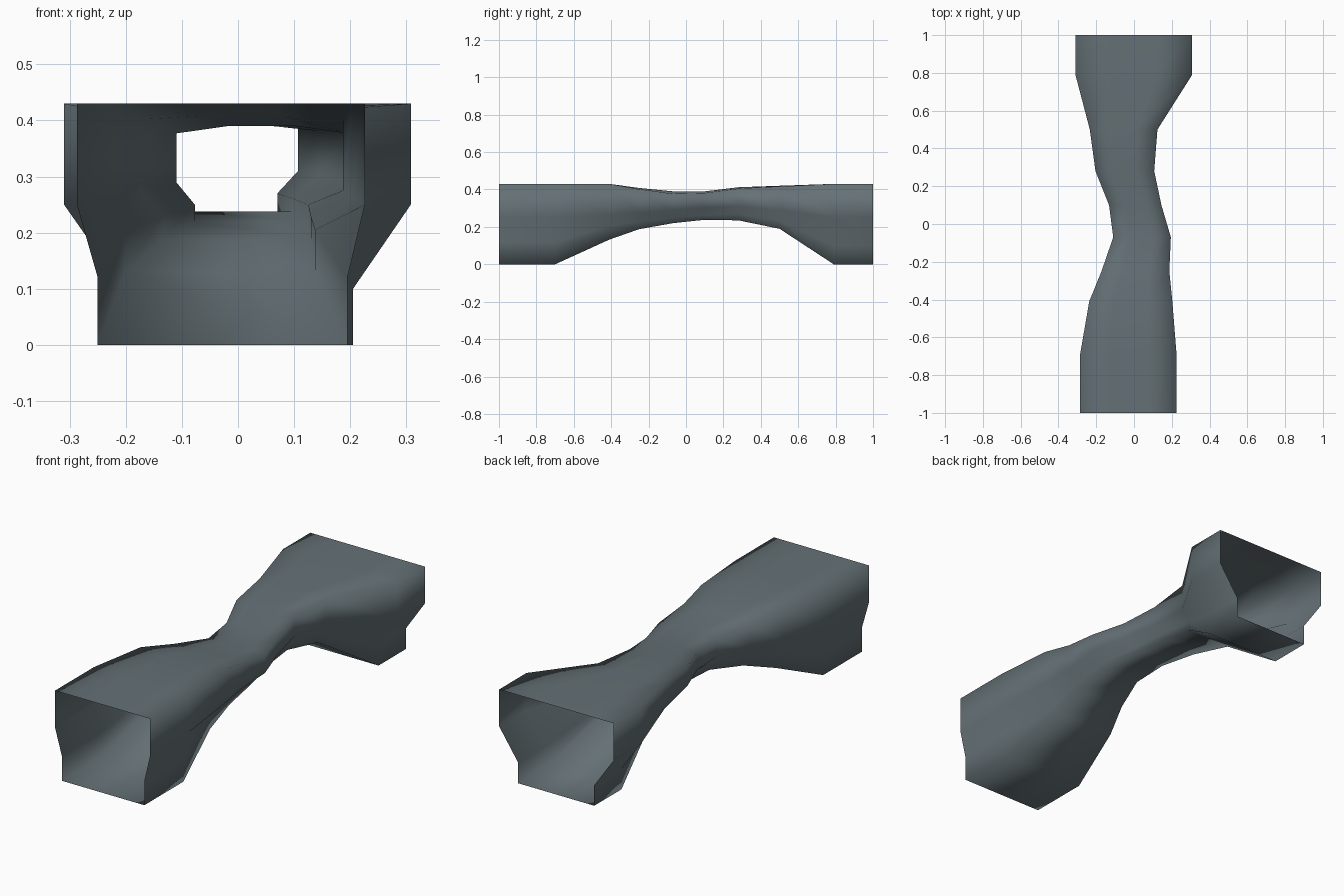
import bpy
import bmesh

# Shell colour
mat = bpy.data.materials.new("slate grey")
mat.diffuse_color = (0.13, 0.165, 0.18, 1)

# Stations along the tunnel:
# y, left wall, right wall, left foot, right foot, shoulder z, crown z, wall z, foot z, floor z
STATIONS = [
    (-1.00, -0.287, 0.226, -0.250, 0.195, 0.430, 0.430, 0.250, 0.120, 0.000),
    (-0.70, -0.287, 0.226, -0.250, 0.195, 0.430, 0.430, 0.250, 0.120, 0.000),
    (-0.41, -0.237, 0.203, -0.200, 0.137, 0.430, 0.430, 0.265, 0.205, 0.132),
    (-0.25, -0.172, 0.187, -0.135, 0.130, 0.402, 0.408, 0.275, 0.228, 0.188),
    (-0.07, -0.110, 0.195, -0.077, 0.125, 0.377, 0.390, 0.290, 0.250, 0.220),
    (0.10, -0.132, 0.145, -0.090, 0.095, 0.381, 0.390, 0.302, 0.262, 0.238),
    (0.28, -0.204, 0.107, -0.130, 0.070, 0.405, 0.412, 0.310, 0.270, 0.235),
    (0.50, -0.234, 0.124, -0.155, 0.082, 0.416, 0.420, 0.290, 0.235, 0.190),
    (0.79, -0.310, 0.308, -0.205, 0.205, 0.430, 0.430, 0.250, 0.100, 0.000),
    (1.00, -0.310, 0.308, -0.205, 0.205, 0.430, 0.430, 0.250, 0.100, 0.000),
]


def section(y, l, r, fl, fr, zs, zc, zw, zf, z0):
    """Ten-point cross-section, from left shoulder round to the floor."""
    w = r - l
    pts = [(l, zs), (l + 0.3 * w, zc), (r - 0.3 * w, zc), (r, zs), (r, zw),
           (fr, zf), (fr, z0), (fl, z0), (fl, zf), (l, zw)]
    return [(x, y, z) for x, z in pts]


# Open-ended tunnel shell, lofted through the stations
bm = bmesh.new()
rings = [[bm.verts.new(p) for p in section(*s)] for s in STATIONS]
for a, b in zip(rings, rings[1:]):
    n = len(a)
    for i in range(n):
        j = (i + 1) % n
        bm.faces.new((a[i], a[j], b[j], b[i]))
for f in bm.faces:
    f.smooth = True
bm.normal_update()
# The roof faces up on the outside
roof = max(bm.faces, key=lambda f: abs(f.normal.z) + f.calc_center_median().z)
if roof.normal.z < 0:
    bmesh.ops.reverse_faces(bm, faces=bm.faces[:])

mesh = bpy.data.meshes.new("tunnel_shell")
bm.to_mesh(mesh)
bm.free()
mesh.materials.append(mat)
shell = bpy.data.objects.new("tunnel_shell", mesh)
bpy.context.collection.objects.link(shell)
